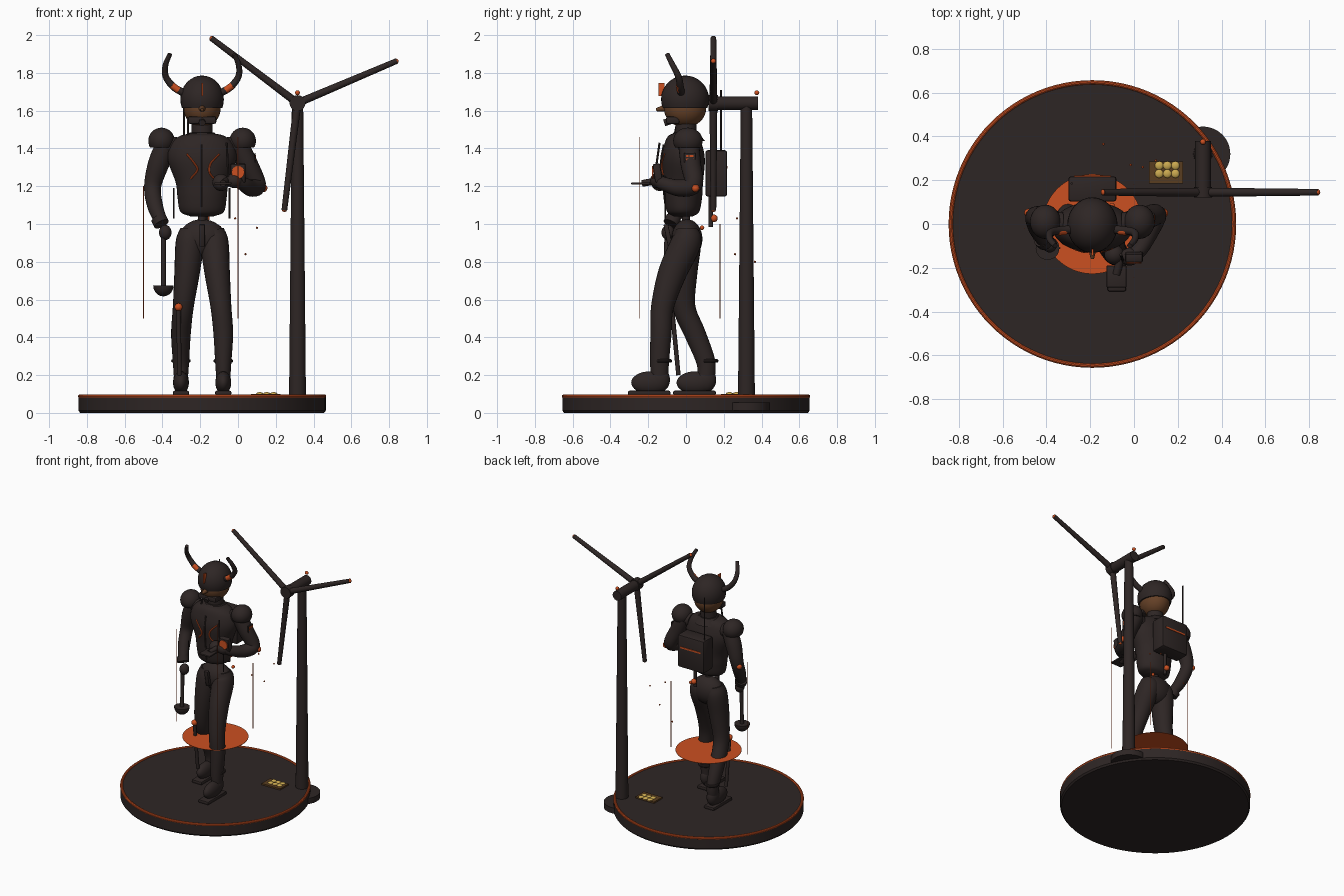
import bpy, bmesh, math
from mathutils import Vector, Matrix

if "Cube" in bpy.data.objects:
    bpy.data.objects.remove(bpy.data.objects["Cube"], do_unlink=True)


def material(name, rgb):
    m = bpy.data.materials.new(name)
    m.use_nodes = True
    m.diffuse_color = (*rgb, 1)
    m.node_tree.nodes["Principled BSDF"].inputs["Base Color"].default_value = (*rgb, 1)
    return m


DARK = material("charcoal brown", (0.027, 0.019, 0.018))
ORANGE = material("burnt orange", (0.6, 0.08, 0.015))
SKIN = material("tanned skin", (0.13, 0.052, 0.02))
GOLD = material("gold", (0.6, 0.4, 0.08))
WOOD = material("tray brown", (0.1, 0.047, 0.014))
CX = -0.19  # centre line of the figure
parts = []


def finish(name, bm, mat):
    bmesh.ops.recalc_face_normals(bm, faces=bm.faces)
    me = bpy.data.meshes.new(name)
    bm.to_mesh(me)
    bm.free()
    me.materials.append(mat)
    ob = bpy.data.objects.new(name, me)
    bpy.context.collection.objects.link(ob)
    parts.append(ob)
    return ob


def ball(name, c, r, mat=DARK, cut=None, segs=32):
    """Ellipsoid; cut removes everything below that height."""
    bm = bmesh.new()
    r = r if isinstance(r, tuple) else (r, r, r)
    bmesh.ops.create_uvsphere(bm, u_segments=segs, v_segments=segs // 2, radius=1)
    bmesh.ops.transform(bm, matrix=Matrix.Translation(c) @ Matrix.Diagonal((*r, 1)), verts=bm.verts)
    if cut is not None:
        bmesh.ops.bisect_plane(bm, geom=bm.verts[:] + bm.edges[:] + bm.faces[:],
                               plane_co=(0, 0, cut), plane_no=(0, 0, -1), clear_outer=True)
        bmesh.ops.holes_fill(bm, edges=[e for e in bm.edges if e.is_boundary])
    return finish(name, bm, mat)


def box(name, c, size, mat=DARK, bevel=0.0, tilt=0.0):
    bm = bmesh.new()
    bmesh.ops.create_cube(bm, size=1, matrix=Matrix.Diagonal((*size, 1)))
    if bevel:
        bmesh.ops.bevel(bm, geom=bm.edges[:], offset=bevel, segments=2, profile=0.5, affect='EDGES')
    bmesh.ops.transform(bm, matrix=Matrix.Translation(c) @ Matrix.Rotation(tilt, 4, 'X'), verts=bm.verts)
    return finish(name, bm, mat)


def rod(name, a, b, r1, mat=DARK, r2=None, segs=24):
    a, b = Vector(a), Vector(b)
    bm = bmesh.new()
    m = Matrix.Translation((a + b) / 2) @ (b - a).to_track_quat('Z', 'Y').to_matrix().to_4x4()
    bmesh.ops.create_cone(bm, cap_ends=True, segments=segs, radius1=r1,
                          radius2=r1 if r2 is None else r2, depth=(b - a).length, matrix=m)
    return finish(name, bm, mat)


def spline(rows, steps):
    """Catmull-Rom smoothing of rows of numbers."""
    v = [Vector(r) for r in rows]
    v = [2 * v[0] - v[1]] + v + [2 * v[-1] - v[-2]]
    out = []
    for i in range(1, len(v) - 2):
        p, q, r, s = v[i - 1:i + 3]
        for k in range(steps):
            t = k / steps
            out.append(0.5 * (2 * q + (r - p) * t + (2 * p - 5 * q + 4 * r - s) * t * t
                              + (3 * q - p - 3 * r + s) * t ** 3))
    return out + [v[-2]]


def loft(name, rows, mat=DARK, segs=24, steps=5):
    """Tube through rows of x, y, z, radius across, radius deep."""
    pts = spline([r if len(r) == 5 else (*r, r[3]) for r in rows], steps)
    pos = [Vector(p[:3]) for p in pts]
    whole = pos[-1] - pos[0]
    ref = Vector((1, 0, 0)) if abs(whole.x) < 0.8 * whole.length else Vector((0, 1, 0))
    bm = bmesh.new()
    rings = []
    for i, p in enumerate(pos):
        t = (pos[min(i + 1, len(pos) - 1)] - pos[max(i - 1, 0)]).normalized()
        u = (ref - t * ref.dot(t)).normalized()
        w = t.cross(u)
        rings.append([bm.verts.new(p + u * math.cos(a) * pts[i][3] + w * math.sin(a) * pts[i][4])
                      for a in (math.tau * k / segs for k in range(segs))])
    for lo, hi in zip(rings, rings[1:]):
        for k in range(segs):
            n = (k + 1) % segs
            bm.faces.new((lo[k], lo[n], hi[n], hi[k]))
    bm.faces.new(rings[0])
    bm.faces.new(rings[-1])
    return finish(name, bm, mat)


def ring(name, c, r, thick, mat):
    bpy.ops.mesh.primitive_torus_add(location=c, major_radius=r, minor_radius=thick,
                                     major_segments=96, minor_segments=10)
    ob = bpy.context.object
    ob.name = name
    ob.data.materials.append(mat)
    parts.append(ob)


# Base platform, rim and hovering disc
rod("platform_foot", (CX, 0, 0), (CX, 0, 0.012), 0.645, r2=0.655, segs=96)
rod("platform", (CX, 0, 0.012), (CX, 0, 0.09), 0.655, segs=96)
ring("platform_rim", (CX, 0, 0.088), 0.647, 0.01, ORANGE)
rod("hover_disc", (CX, 0, 0.459), (CX, 0, 0.461), 0.228, ORANGE, segs=64)

# Tray of gold cells
box("tray", (0.147, 0.235, 0.094), (0.155, 0.1, 0.014), WOOD)
for i in range(3):
    for j in range(2):
        ball("gold_cell", (0.115 + 0.037 * i, 0.23 + 0.037 * j, 0.1), (0.02, 0.02, 0.01), GOLD, segs=16)

# Wind turbine
TX, TY, HUB = 0.315, 0.32, 1.64
rod("turbine_footing", (TX, TY, 0.012), (TX, TY, 0.055), 0.125, segs=48)
rod("turbine_tower", (TX, TY, 0.05), (TX, TY, HUB), 0.045, r2=0.03)
rod("nacelle", (TX, 0.14, HUB), (TX, 0.38, HUB), 0.036)
rod("rotor_hub", (TX, 0.12, HUB), (TX, 0.17, HUB), 0.042)
ball("beacon", (TX, 0.375, 1.695), 0.013, ORANGE, segs=16)
for a in (23, 143, 263):
    d = Vector((math.cos(math.radians(a)), 0, math.sin(math.radians(a))))
    root = Vector((TX, 0.145, HUB))
    rod("blade", root, root + d * 0.572, 0.021, r2=0.015)
    ball("blade_tip", root + d * 0.567, 0.014, ORANGE, segs=16)

# Torso, spine and pelvis
TORSO = [(1.04, .06, .05), (1.065, .115, .085), (1.14, .13, .1), (1.22, .14, .105),
         (1.34, .182, .115), (1.42, .168, .1), (1.465, .12, .08), (1.48, .06, .05)]
loft("torso", [(CX, -0.015, z, a, b) for z, a, b in TORSO], segs=40)
rod("spine", (CX, 0, 0.98), (CX, 0, 1.06), 0.022)
ball("pelvis", (CX, 0.005, 0.92), (0.125, 0.082, 0.105))
rod("collar", (CX, 0, 1.44), (CX, 0, 1.485), 0.1, r2=0.065)
rod("neck", (CX, 0, 1.46), (CX, 0, 1.56), 0.056)


def chest_y(x, z):
    """Front surface of the torso."""
    for (z0, a0, b0), (z1, a1, b1) in zip(TORSO, TORSO[1:]):
        if z0 <= z <= z1:
            f = (z - z0) / (z1 - z0)
            a, b = a0 + (a1 - a0) * f, b0 + (b1 - b0) * f
            return -0.017 - b * math.sqrt(max(0, 1 - ((x - CX) / a) ** 2))
    return 0


def chest_line(name, xz, r, mat):
    loft(name, [(x, chest_y(x, z), z, r) for x, z in xz], mat, segs=8)


chest_line("chest_stripe", [(-.27, 1.37), (-.23, 1.32), (-.215, 1.285), (-.25, 1.24)], 0.005, ORANGE)
chest_line("chest_stripe", [(-.10, 1.37), (-.145, 1.32), (-.15, 1.27), (-.11, 1.225)], 0.005, ORANGE)
chest_line("chest_seam", [(CX, 1.42), (CX, 1.33), (CX, 1.22), (CX, 1.09)], 0.006, DARK)
for x in (-0.34, -0.045):
    rod("side_strap", (x, -0.11, 1.03), (x, -0.11, 1.19), 0.004, segs=8)

# Head, helmet and horns
ball("head", (CX, -0.005, 1.612), (0.098, 0.112, 0.1), SKIN)
ball("helmet", (CX, -0.005, 1.66), (0.115, 0.127, 0.126), cut=1.615)
rod("nose", (CX, -0.1, 1.615), (CX, -0.158, 1.605), 0.022, SKIN, r2=0.008, segs=12)
box("chin_guard", (CX, -0.07, 1.55), (0.15, 0.07, 0.04), bevel=0.01)
rod("mouthpiece", (CX, -0.085, 1.545), (CX, -0.115, 1.535), 0.018)
rod("headset_boom", (-0.265, -0.06, 1.47), (-0.265, -0.03, 1.62), 0.006, segs=8)
box("helmet_crest", (CX, -0.13, 1.712), (0.008, 0.03, 0.07), ORANGE)
for s in (-1, 1):
    loft("horn", [(CX + s * dx, y, z, r) for dx, y, z, r in
         [(.09, -.025, 1.69, .02), (.15, -.03, 1.725, .019), (.192, -.04, 1.78, .017),
          (.194, -.07, 1.84, .015), (.17, -.1, 1.9, .012)]], segs=16)
    loft("horn_band", [(CX + s * .125, -.032, 1.708, .018), (CX + s * .16, -.035, 1.734, .018)], ORANGE, segs=16)

# Legs and boots: the left leg steps forward
LEGS = {"left": (1, -0.125, -0.14, -0.19), "right": (-1, -0.01, 0.105, 0.05)}
for side, (s, knee, ankle, foot) in LEGS.items():
    x = CX + s * 0.112
    loft(side + "_leg", [(CX + s * .055, .005, .97, .06), (CX + s * .065, 0, .9, .075, .08),
                         (CX + s * .08, knee * .5 - .01, .74, .067, .075), (CX + s * .1, knee, .56, .055, .06),
                         (x, (knee + ankle) / 2, .42, .052, .056), (x, ankle, .27, .043, .05),
                         (x, ankle, .17, .036, .045)])
    ring(side + "_boot_cuff", (x, ankle + .015, 0.275), 0.042, 0.01, DARK)
    ball(side + "_boot", (x, foot, 0.16), (0.042, 0.1, 0.06))
    ball(side + "_heel", (x, ankle, 0.175), (0.04, 0.055, 0.065))
    box(side + "_sole", (x, foot - 0.005, 0.105), (0.085, 0.225, 0.025), bevel=0.008)
ball("knee_joint", (-0.315, -0.075, 0.56), 0.021, ORANGE, segs=16)
rod("leg_brace", (-0.315, -0.075, 0.56), (-0.31, -0.04, 0.2), 0.012)
box("front_pouch", (CX, -0.095, 0.94), (0.03, 0.025, 0.12), bevel=0.005, tilt=0.2)

# Arms: the right hangs down, the left folds forward
loft("right_arm", [(-.38, .015, 1.42, .055), (-.42, .025, 1.32, .056), (-.452, .03, 1.2, .045),
                   (-.44, -.02, 1.1, .042), (-.41, -.075, 1.02, .034)])
loft("left_arm", [(0, .015, 1.42, .055), (.05, .025, 1.32, .054), (.1, .04, 1.21, .048),
                  (.07, -.03, 1.19, .045), (.03, -.11, 1.21, .037), (-.01, -.15, 1.23, .033)])
rod("right_cuff", (-.42, -.065, 1.03), (-.405, -.08, 1.0), 0.042)
ball("right_hand", (-.385, -.095, .955), (.033, .035, .04))
ball("left_hand", (-.02, -.15, 1.23), (.045, .04, .04))
for s in (-1, 1):
    ball("shoulder_pad", (CX + s * .215, .01, 1.44), (.07, .078, .07), cut=1.405)
    rod("shoulder_joint", (CX + s * .14, .005, 1.41), (CX + s * .21, .01, 1.42), .05)
ball("right_elbow_joint", (-.482, .05, 1.19), .02, ORANGE, segs=16)
ball("left_elbow_joint", (.135, .05, 1.19), .021, ORANGE, segs=16)

# Arm patch
box("arm_patch", (.09, .02, 1.35), (.006, .06, .05))
for y, w in ((0.007, .012), (0.03, .022)):
    for z in (1.34, 1.36):
        box("patch_panel", (.094, y, z), (.004, w, .013), ORANGE)

# Ladle in the right hand
rod("ladle_handle", (-.395, -.1, .97), (-.395, -.11, .66), .013)
ladle = ball("ladle_bowl", (0, 0, 0), (.054, .054, .058), cut=0)
ladle.rotation_euler.x = math.pi
ladle.location = (-.395, -.11, .675)

# Hand-held device with a round face and small plate
box("device", (0, -.15, 1.27), (.08, .04, .1), bevel=.008, tilt=.15)
rod("device_face", (0, -.172, 1.273), (0, -.18, 1.273), .034, ORANGE)
box("device_plate", (-.08, -.24, 1.215), (.09, .1, .012), bevel=.004)
rod("device_arm", (-.08, -.23, 1.215), (-.06, -.15, 1.23), .018)
rod("device_lever", (-.05, -.17, 1.22), (-.06, -.14, 1.43), .006, segs=8)
ball("device_grip", (-.09, -.14, 1.22), .045)

# Backpack, aerial and hose
box("backpack", (CX, .16, 1.268), (.22, .115, .245), bevel=.012)
box("backpack_stripe", (CX, .218, 1.3), (.17, .006, .012), ORANGE)
rod("aerial", (-.285, .185, 1.38), (-.285, .185, 1.71), .005, segs=8)
rod("pack_hose", (-.17, .13, 1.16), (-.17, .13, .985), .012)
ball("hose_valve", (-.17, .148, 1.03), .02, ORANGE, segs=16)
ball("hip_valve", (-.1, .085, .98), .012, ORANGE, segs=16)

# Hanging filaments and drifting sparks
for x, y, lo, hi in ((0, -.245, .5, 1.46), (-.5, -.02, .5, 1.2), (0, .18, .5, 1.0)):
    rod("filament", (x, y, lo), (x, y, hi), .002, ORANGE, segs=6)
for p in ((.04, .26, .84), (.1, .29, .98), (-.14, .365, .8), (-.015, .27, 1.03)):
    ball("spark", p, .006, ORANGE, segs=8)

# Smooth shading with crisp edges
bpy.ops.object.select_all(action='DESELECT')
for ob in parts:
    ob.select_set(True)
bpy.context.view_layer.objects.active = parts[0]
bpy.ops.object.shade_smooth_by_angle(angle=math.radians(35))
